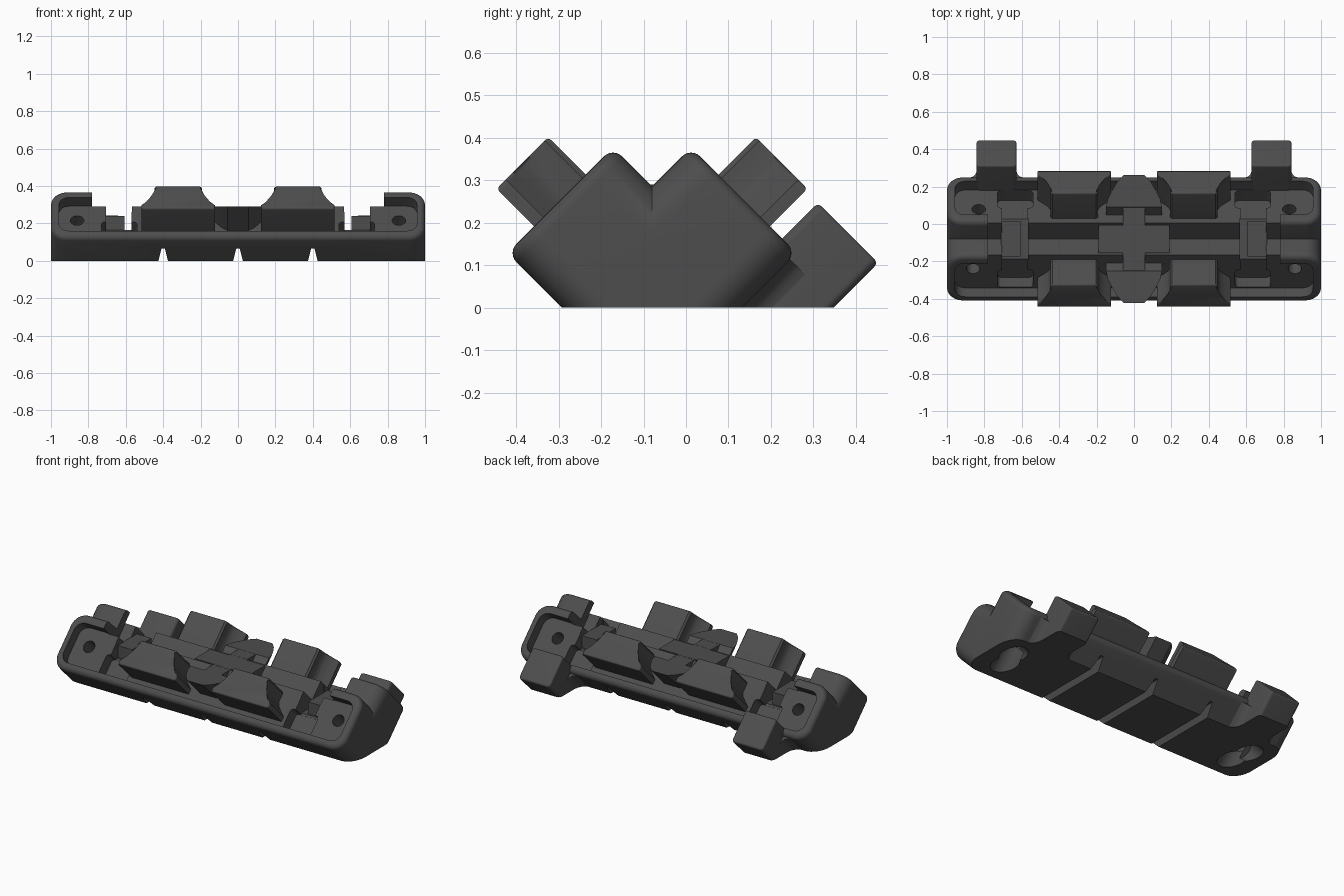
import bpy, bmesh, math
from mathutils import Matrix

if "Cube" in bpy.data.objects:
    bpy.data.objects.remove(bpy.data.objects["Cube"])

S = math.sqrt(0.5)
CY = -0.08                                     # y of the V centre line
# tilted frame of the front arm: (x, u up the slope, n outward normal)
TILT = Matrix(((1, 0, 0, 0), (0, S, -S, 0), (0, S, S, 0), (0, 0, 0, 1)))
FLAT = Matrix.Identity(4)

mat = bpy.data.materials.new("dark grey")
mat.diffuse_color = (0.075, 0.075, 0.075, 1)
mat.use_nodes = True
mat.node_tree.nodes["Principled BSDF"].inputs["Base Color"].default_value = mat.diffuse_color


def rounded(x0, x1, y0, y1, r=0.0, seg=6):
    """Outline of a rectangle with round corners."""
    if r == 0:
        return [(x0, y0), (x1, y0), (x1, y1), (x0, y1)]
    pts = []
    for k, (cx, cy) in enumerate([(x1 - r, y1 - r), (x0 + r, y1 - r), (x0 + r, y0 + r), (x1 - r, y0 + r)]):
        for i in range(seg + 1):
            a = math.pi / 2 * (k + i / seg)
            pts.append((cx + r * math.cos(a), cy + r * math.sin(a)))
    return pts


def circle(cx, cy, r, n=28):
    return [(cx + r * math.cos(2 * math.pi * i / n), cy + r * math.sin(2 * math.pi * i / n)) for i in range(n)]


def loft(name, rings, frame=TILT, flip=False, bevel=0.0, ground=False):
    """Skin a stack of (outline, height) rings; flip mirrors front to back, ground trims below z = 0."""
    bm = bmesh.new()
    vs = [[bm.verts.new((x, y, h)) for x, y in o] for o, h in rings]
    n = len(vs[0])
    bm.faces.new(vs[0][::-1])
    bm.faces.new(vs[-1])
    for a, b in zip(vs, vs[1:]):
        for i in range(n):
            j = (i + 1) % n
            bm.faces.new((a[i], a[j], b[j], b[i]))
    if bevel:
        tops = set(vs[-1])
        edges = [e for e in bm.edges if e.verts[0] in tops and e.verts[1] in tops]
        bmesh.ops.bevel(bm, geom=edges, offset=bevel, segments=4, profile=0.5, affect='EDGES')
    bm.transform(frame)
    if flip:
        bm.transform(Matrix.Scale(-1, 4, (0, 1, 0)))
    if ground:
        cut = bmesh.ops.bisect_plane(bm, geom=bm.verts[:] + bm.edges[:] + bm.faces[:], plane_co=(0, 0, 0),
                                     plane_no=(0, 0, 1), clear_inner=True)
        edges = [e for e in cut['geom_cut'] if isinstance(e, bmesh.types.BMEdge)]
        bmesh.ops.edgeloop_fill(bm, edges=edges)
    bmesh.ops.recalc_face_normals(bm, faces=bm.faces)
    me = bpy.data.meshes.new(name)
    bm.to_mesh(me)
    bm.free()
    me.materials.append(mat)
    ob = bpy.data.objects.new(name, me)
    bpy.context.collection.objects.link(ob)
    return ob


def prism(name, outline, h0, h1, frame=TILT, **kw):
    return loft(name, [(outline, h0), (outline, h1)], frame, **kw)


def soft_block(name, x0, x1, y0, y1, r, h0, h1, b, **kw):
    """Round-cornered block whose top edge is rolled over with radius b."""
    rings = [(rounded(x0, x1, y0, y1, r, 8), h0)]
    for i in range(7):
        a = math.pi / 2 * i / 6
        d = b * (1 - math.cos(a))
        rings.append((rounded(x0 + d, x1 - d, y0 + d, y1 - d, r - d, 8), h1 - b + b * math.sin(a)))
    return loft(name, rings, **kw)


def activate(ob):
    bpy.ops.object.select_all(action='DESELECT')
    ob.select_set(True)
    bpy.context.view_layer.objects.active = ob


def combine(ob, tool, op='DIFFERENCE'):
    m = ob.modifiers.new("bool", 'BOOLEAN')
    m.operation, m.solver, m.object = op, 'EXACT', tool
    activate(ob)
    bpy.ops.object.modifier_apply(modifier=m.name)
    bpy.data.objects.remove(tool)


def make_arm(flip):
    """One sloping tray of the V body."""
    arm = soft_block("body", -1, 1, -0.15, 0.202, 0.085, -0.012, 0.332, 0.03, flip=flip)
    cuts = [(rounded(-0.957, 0.957, -0.105, 0.148, 0.055), 0.265, 0.6),  # tray recess
            (rounded(-0.78, 0.78, 0.145, 0.4), -0.5, 0.7)]               # open upper side
    for s in (-1, 1):
        def span(a, b): return sorted((s * a, s * b))
        cuts.append((rounded(*span(0.54, 0.73), -0.1, 0.03, 0.02), 0.19, 0.61))   # clip pocket
        cuts.append((rounded(*span(0.57, 0.705), -0.05, 0.41), 0.192, 0.62))      # clip slot
    for outline, a, b in cuts:
        combine(arm, prism("cutter", outline, a, b, flip=flip))
    return arm


# V body with a flat underside
body = make_arm(False)
combine(body, make_arm(True), 'UNION')
combine(body, prism("cutter", rounded(-2, 2, -2, 2), -1, 0, FLAT))

# grooves across the underside
wedge = Matrix(((1, 0, 0, 0), (0, 0, -1, 0), (0, 1, 0, 0), (0, 0, 0, 1)))
for gx in (-0.4, 0, 0.4):
    outline = [(gx - 0.031, -0.02), (gx + 0.031, -0.02), (gx + 0.009, 0.066), (gx - 0.009, 0.066)]
    combine(body, prism("cutter", outline, -0.6, 0.6, wedge))

# ridge slots and screw holes
for s in (-1, 1):
    x0, x1 = sorted((s * 0.568, s * 0.707))
    combine(body, prism("cutter", rounded(x0, x1, -0.113, 0.113), 0.165, 0.6, FLAT))
    for flip in (False, True):
        hx = s * (0.83 if flip else 0.86)
        combine(body, prism("cutter", circle(hx, 0.04, 0.036), -0.5, 0.6, flip=flip))
        combine(body, prism("cutter", circle(hx, 0.04, 0.07), -0.5, 0.07, flip=flip))

parts = [body]

# rear lugs with flared roots
for s in (-1, 1):
    x0, x1 = sorted((s * 0.628, s * 0.842))
    parts.append(soft_block("rear_lug", x0, x1, -0.302, -0.102, 0.02, 0.0, 0.451, 0.012, flip=True, ground=True))
    side = [(0.107, -0.2), (0.112, -0.18), (0.125, -0.162), (0.15, -0.15), (0.15, -0.12)]
    cx = s * 0.735
    outline = [(cx + x, u) for x, u in side] + [(cx - x, u) for x, u in side[::-1]]
    parts.append(prism("lug_root", outline, 0.0, 0.31, flip=True, ground=True))

# flared hooks, four around the middle
half = [(0.197, -0.061), (0.197, -0.03), (0.167, -0.005), (0.14, 0.02), (0.127, 0.045), (0.127, 0.1), (0.117, 0.111)]
for s in (-1, 1):
    outline = [(s * 0.32 + x, u) for x, u in half] + [(s * 0.32 - x, u) for x, u in half[::-1]]
    for flip in (False, True):
        parts.append(prism("hook", outline, 0.24, 0.457, bevel=0.01, flip=flip))

# central flat cross with a bow-shaped tongue on each side
parts.append(prism("cross_bar", rounded(-0.19, 0.19, -0.075, 0.075), 0.15, 0.29, FLAT))
parts.append(prism("cross_stem", rounded(-0.06, 0.06, -0.2, 0.2), 0.15, 0.2895, FLAT))
bow = [(0.055, -0.342), (0.09, -0.305), (0.12, -0.255), (0.14, -0.215), (0.15, -0.17)]
outline = bow + [(-x, y) for x, y in bow[::-1]]
low = [(x, y + 0.17) for x, y in outline]
for flip in (False, True):
    parts.append(loft("tongue", [(low, 0.12), (outline, 0.29)], FLAT, flip=flip))

# posts standing in the ridge slots
for s in (-1, 1):
    x0, x1 = sorted((s * 0.607, s * 0.71))
    parts.append(prism("slot_post", rounded(x0, x1, -0.095, 0.095), 0.1, 0.24, FLAT))

# place on the centre line and smooth the rounded edges
for ob in parts:
    ob.data.transform(Matrix.Translation((0, CY, 0)))
    activate(ob)
    bpy.ops.object.shade_smooth_by_angle(angle=math.radians(32))
